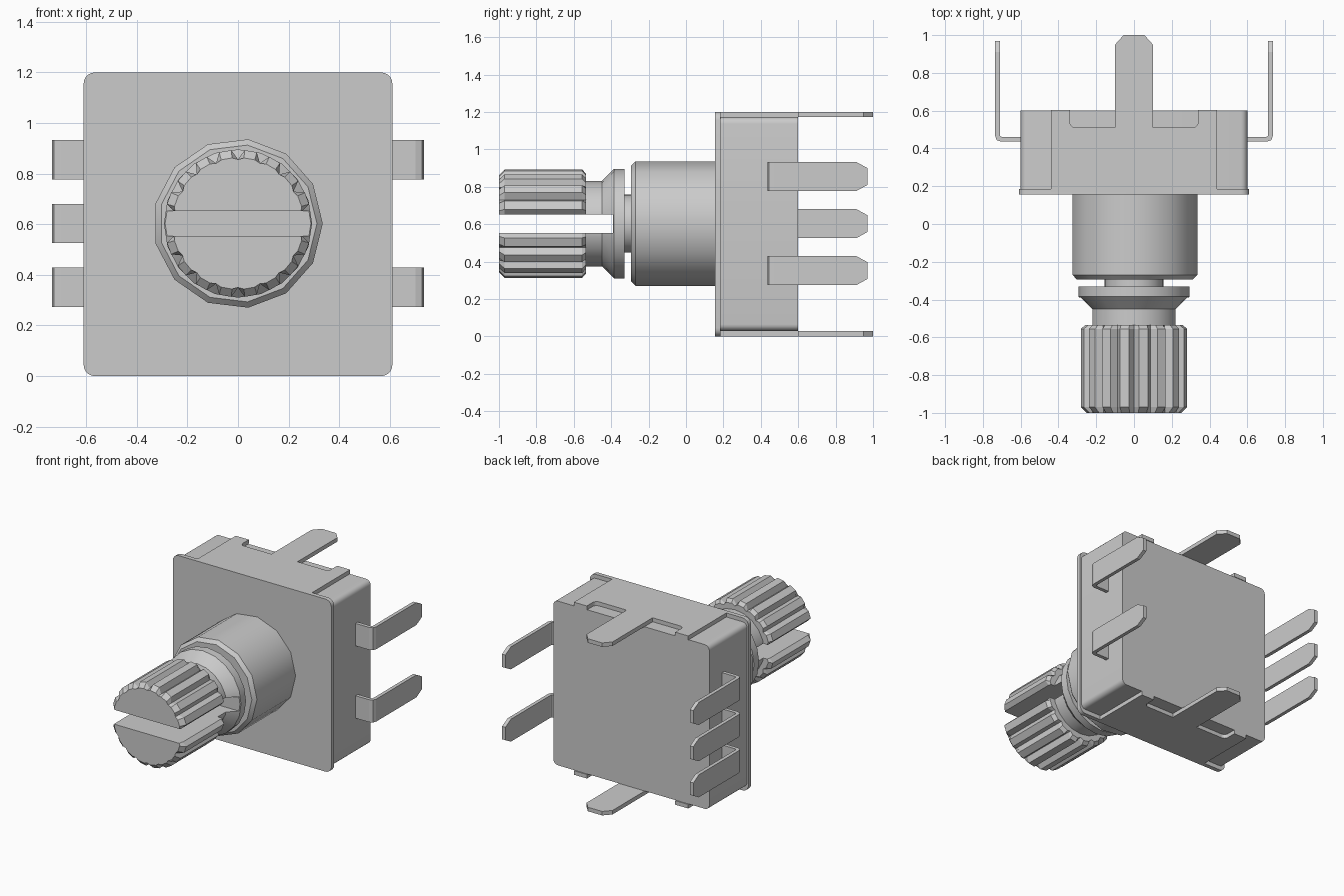
import bpy, bmesh
from math import pi, cos, sin, radians
from mathutils import Vector

if "Cube" in bpy.data.objects:
    bpy.data.objects.remove(bpy.data.objects["Cube"])

grey = bpy.data.materials.new("plain grey")
grey.use_nodes = True
grey.diffuse_color = (0.6, 0.6, 0.6, 1)
grey.node_tree.nodes["Principled BSDF"].inputs["Base Color"].default_value = (0.6, 0.6, 0.6, 1)

AXIS_Z = 0.603


def finish(name, bm, smooth=False):
    bmesh.ops.recalc_face_normals(bm, faces=bm.faces[:])
    mesh = bpy.data.meshes.new(name)
    bm.to_mesh(mesh)
    bm.free()
    mesh.materials.append(grey)
    obj = bpy.data.objects.new(name, mesh)
    bpy.context.collection.objects.link(obj)
    if smooth:
        smooth_shade(obj)
    return obj


def activate(obj):
    bpy.ops.object.select_all(action='DESELECT')
    obj.select_set(True)
    bpy.context.view_layer.objects.active = obj


def smooth_shade(obj):
    activate(obj)
    bpy.ops.object.shade_smooth_by_angle(angle=radians(32))


def rounded(points, radius, steps=5):
    """Round each corner of a 2D outline; radius is one value or one per corner."""
    out = []
    for i, p in enumerate(points):
        r = radius[i] if isinstance(radius, list) else radius
        p = Vector(p)
        if r == 0:
            out.append(p)
            continue
        a = p + (Vector(points[i - 1]) - p).normalized() * r
        b = p + (Vector(points[(i + 1) % len(points)]) - p).normalized() * r
        centre = a + b - p
        for k in range(steps + 1):
            t = k / steps * pi / 2
            out.append(centre + (p - b) * cos(t) * -1 * -1 + (p - a) * sin(t))
    return out


def prism(name, outline, place, depth, smooth=False):
    """Extrude a 2D outline; place maps (u, v) to a 3D point."""
    bm = bmesh.new()
    face = bm.faces.new([bm.verts.new(place(*p)) for p in outline])
    moved = bmesh.ops.extrude_face_region(bm, geom=[face])["geom"]
    verts = [v for v in moved if isinstance(v, bmesh.types.BMVert)]
    bmesh.ops.translate(bm, vec=depth, verts=verts)
    return finish(name, bm, smooth)


def loft(name, rings, smooth=False):
    """Join closed rings of 3D points and cap both ends."""
    bm = bmesh.new()
    loops = [[bm.verts.new(p) for p in ring] for ring in rings]
    n = len(loops[0])
    for a, b in zip(loops, loops[1:]):
        for i in range(n):
            j = (i + 1) % n
            bm.faces.new((a[i], a[j], b[j], b[i]))
    bm.faces.new(loops[0])
    bm.faces.new(loops[-1])
    return finish(name, bm, smooth)


def polar(radius, angle, y):
    return (radius * cos(angle), y, AXIS_Z + radius * sin(angle))


def turned(name, profile, sides, smooth=False):
    return loft(name, [[polar(r, 2 * pi * i / sides, y) for i in range(sides)]
                       for y, r in profile], smooth)


def rectangle(half_x, low, high):
    return [(-half_x, low), (half_x, low), (half_x, high), (-half_x, high)]


# Housing and the cover plate in front of it
prism("housing", rounded(rectangle(0.6, 0.03, 1.172), 0.035),
      lambda x, z: (x, 0.18, z), (0, 0.42, 0), True)
prism("cover_plate", rounded(rectangle(0.61, 0, 1.2), 0.045),
      lambda x, z: (x, 0.155, z), (0, 0.03, 0), True)

# Bent straps above and below, each with a long mounting tab between two notches
half = [(0.44, 0.17), (0.44, 0.604), (0.34, 0.604), (0.34, 0.51),
        (0.1, 0.51), (0.1, 0.95), (0.055, 1.0)]
radii = [0, 0, 0, 0.03, 0, 0, 0]
strap = rounded(half + [(-x, y) for x, y in reversed(half)], radii + radii[::-1])
for name, z in (("lower_strap", 0), ("upper_strap", 1.172)):
    prism(name, strap, lambda x, y: (x, y, z), (0, 0, 0.028))

# Bent terminal pins: path of x, y and half width
PIN_PATH = [(0.58, 0.448, 0.078), (0.7, 0.448, 0.078), (0.717, 0.454, 0.078),
            (0.723, 0.47, 0.078), (0.723, 0.91, 0.078), (0.723, 0.97, 0.045)]


def pin(name, side, z):
    bm = bmesh.new()
    rows = [[bm.verts.new((side * x, y, z + s * w)) for s in (-1, 1)] for x, y, w in PIN_PATH]
    for a, b in zip(rows, rows[1:]):
        bm.faces.new((a[0], a[1], b[1], b[0]))
    obj = finish(name, bm)
    sheet = obj.modifiers.new("thickness", 'SOLIDIFY')
    sheet.thickness = 0.025
    sheet.offset = 0
    sheet.use_even_offset = True


for label, z in (("upper", 0.855), ("middle", AXIS_Z), ("lower", 0.352)):
    pin("right_pin_" + label, -1, z)
    if label != "middle":
        pin("left_pin_" + label, 1, z)

# Threadless bushing and the thin neck of the shaft
turned("bushing", [(0.16, 0.335), (-0.27, 0.335), (-0.293, 0.312)], 13, True)
turned("shaft_neck", [(-0.28, 0.155), (-0.34, 0.155)], 24, True)

# Shaft collar with a conical shoulder
collar = turned("shaft_collar", [(-0.33, 0.293), (-0.385, 0.293), (-0.45, 0.228), (-0.54, 0.228)], 20)

# Splined shaft head with chamfered tooth ends
TEETH = 18


def spline_ring(y, limit):
    ring = []
    for i in range(TEETH):
        for offset, radius in ((-0.5, 0.253), (-0.24, 0.291), (0.24, 0.291)):
            ring.append(polar(min(radius, limit), 2 * pi * (i + offset) / TEETH, y))
    return ring


head = loft("splined_head", [spline_ring(y, r) for y, r in
                             ((-1.0, 0.26), (-0.97, 0.3), (-0.555, 0.3), (-0.535, 0.268))])

# Screwdriver slot cut through head and collar
cutter = prism("slot_cutter", rectangle(0.5, 0.553, 0.653), lambda x, z: (x, -1.1, z), (0, 0.71, 0))
cutter.hide_render = True
for part in (collar, head):
    cut = part.modifiers.new("slot", 'BOOLEAN')
    cut.operation = 'DIFFERENCE'
    cut.solver = 'EXACT'
    cut.object = cutter
    activate(part)
    bpy.ops.object.modifier_apply(modifier=cut.name)
smooth_shade(collar)
bpy.data.objects.remove(cutter)
